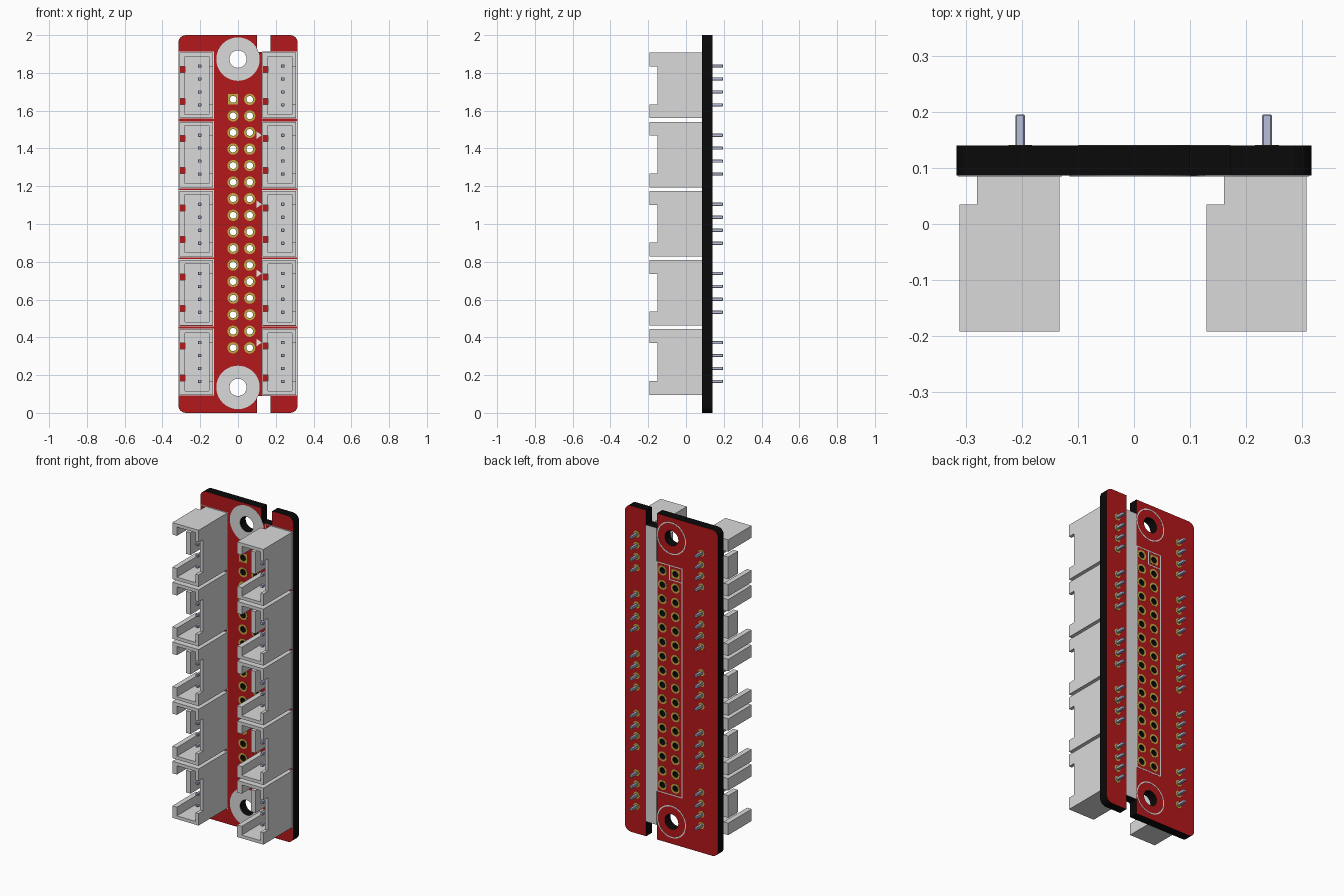
import bpy, bmesh, math
from mathutils import Vector

cube = bpy.data.objects.get("Cube")
if cube:
    bpy.data.objects.remove(cube, do_unlink=True)


def material(name, rgb):
    m = bpy.data.materials.new(name)
    m.use_nodes = True
    m.diffuse_color = (*rgb, 1)
    bsdf = next(n for n in m.node_tree.nodes if n.type == 'BSDF_PRINCIPLED')
    bsdf.inputs["Base Color"].default_value = (*rgb, 1)
    bsdf.inputs["Roughness"].default_value = 0.6
    return m


RED = material("board red", (0.46, 0.009, 0.011))
BLACK = material("board edge black", (0.003, 0.003, 0.003))
GREY = material("housing grey", (0.70, 0.70, 0.70))
TIN = material("bare pad grey", (0.70, 0.70, 0.70))
GOLD = material("pad gold", (0.56, 0.41, 0.06))
STEEL = material("pin steel", (0.48, 0.52, 0.70))
WHITE = material("print white", (0.90, 0.90, 0.90))

FRONT, BACK = 0.086, 0.14      # board faces in y
SKIN = 0.001                   # thickness of pads and print


# ---- outline helpers, in the x-z plane
def circle(x, z, r, n=20):
    return [(x + r * math.cos(2 * math.pi * i / n), z + r * math.sin(2 * math.pi * i / n))
            for i in range(n)]


def rect(x0, x1, z0, z1):
    return [(x0, z0), (x1, z0), (x1, z1), (x0, z1)]


def frame(x0, x1, z0, z1, line):
    return [rect(x0, x1, z0, z1), rect(x0 + line, x1 - line, z0 + line, z1 - line)]


def corner(x, z, r, start):
    return [(x + r * math.cos(math.radians(start + 15 * i)),
             z + r * math.sin(math.radians(start + 15 * i))) for i in range(7)]


def plate(name, outlines, y0, y1, mats):
    """Flat plate from closed outlines; nested outlines become holes."""
    cu = bpy.data.curves.new(name, 'CURVE')
    cu.dimensions, cu.fill_mode, cu.extrude = '2D', 'BOTH', (y1 - y0) / 2
    for pts in outlines:
        s = cu.splines.new('POLY')
        s.points.add(len(pts) - 1)
        for p, (x, z) in zip(s.points, pts):
            p.co = (x, z, 0, 1)
        s.use_cyclic_u = True
    tmp = bpy.data.objects.new(name + " outline", cu)
    bpy.context.scene.collection.objects.link(tmp)
    dg = bpy.context.evaluated_depsgraph_get()
    me = bpy.data.meshes.new_from_object(tmp.evaluated_get(dg))
    bpy.data.objects.remove(tmp, do_unlink=True)
    bpy.data.curves.remove(cu)
    me.name = name
    me.materials.clear()
    for m in mats:
        me.materials.append(m)
    bm = bmesh.new()
    bm.from_mesh(me)
    for v in bm.verts:
        v.co = Vector((v.co.x, (y0 + y1) / 2 - v.co.z, v.co.y))
    bmesh.ops.remove_doubles(bm, verts=bm.verts, dist=1e-5)
    bmesh.ops.recalc_face_normals(bm, faces=bm.faces)
    bm.normal_update()
    # first material on the flat faces, last one on the rims
    for f in bm.faces:
        f.smooth = False
        f.material_index = 0 if abs(f.normal.y) > 0.5 else len(mats) - 1
    bm.to_mesh(me)
    bm.free()
    ob = bpy.data.objects.new(name, me)
    bpy.context.scene.collection.objects.link(ob)


def on_front(name, outlines, mat):
    plate(name, outlines, FRONT - SKIN, FRONT, [mat])


def on_back(name, outlines, mat):
    plate(name, outlines, BACK, BACK + SKIN, [mat])


def boxes_mesh(name, boxes, mat, bevel=0):
    bm = bmesh.new()
    for x0, x1, y0, y1, z0, z1 in boxes:
        vs = bmesh.ops.create_cube(bm, size=1)["verts"]
        for v in vs:
            v.co = Vector((x0 if v.co.x < 0 else x1, y0 if v.co.y < 0 else y1,
                           z0 if v.co.z < 0 else z1))
    if bevel:
        bmesh.ops.bevel(bm, geom=bm.edges[:], offset=bevel, segments=1, affect='EDGES')
    me = bpy.data.meshes.new(name)
    bm.to_mesh(me)
    bm.free()
    me.materials.append(mat)
    return me


# ---- layout
W, R = 0.316, 0.04
SLOT = (0.10, 0.172, 0.09)                       # notch x0, x1, depth
MOUNTS = [(0, 1.873), (0, 0.135)]
HEADER = [(x, 1.66 - 0.0877 * i) for i in range(16) for x in (-0.026, 0.062)]
PITCH, TOP_Z, SHIFT = 0.366, 1.7335, 0.44        # connector grid
PINS = [(i - 1.5) * 0.0686 for i in range(4)]
PIN_X = -0.203
X0, X1, XF = -0.311, -0.133, -0.28               # housing outer walls, foot
H = 0.1735                                       # housing half height

# ---- board with notches, mounting holes and header holes
s0, s1, sd = SLOT
outline = (corner(W - R, 2 - R, R, 0) + [(s1, 2), (s1, 2 - sd), (s0, 2 - sd), (s0, 2)]
           + corner(-W + R, 2 - R, R, 90) + corner(-W + R, R, R, 180)
           + [(s0, 0), (s0, sd), (s1, sd), (s1, 0)] + corner(W - R, R, R, 270))
plate("board", [outline] + [circle(x, z, 0.046, 32) for x, z in MOUNTS]
      + [circle(x, z, 0.018) for x, z in HEADER], FRONT, BACK, [RED, BLACK])

# ---- mounting pads and header pads
on_front("mounting_pads", [circle(x, z, r, 40) for x, z in MOUNTS for r in (0.115, 0.046)], TIN)
px, pz = HEADER[0]
pads = [rect(px - 0.027, px + 0.027, pz - 0.027, pz + 0.027)]
pads += [circle(x, z, 0.03) for x, z in HEADER[1:]] + [circle(x, z, 0.018) for x, z in HEADER]
on_front("header_pads_front", pads, GOLD)
on_back("header_pads_back", pads, GOLD)

# ---- solder pads of the connector pins
solder = [circle(PIN_X + dx, TOP_Z - PITCH * k + p, 0.021, 12)
          for dx in (0, SHIFT) for k in range(5) for p in PINS]
on_back("connector_pads_back", solder, GOLD)

# ---- bare strip and printed lines
on_back("back_strip", [rect(s0, s1, sd, 2 - sd)], TIN)
on_back("header_frame", frame(-0.075, 0.1, 0.297, 1.707, 0.006), WHITE)
on_back("first_pin_frame", frame(-0.075, 0.017, 1.615, 1.707, 0.006), WHITE)
on_back("mounting_circles", [circle(x, z, r, 40) for x, z in MOUNTS for r in (0.099, 0.092)], WHITE)
marks, borders = [], []
for k in range(5):
    z = TOP_Z - PITCH * k
    zp = z + PINS[3]
    marks.append([(0.098, zp - 0.02), (0.126, zp), (0.098, zp + 0.02)])
    for dx in (0, SHIFT):
        borders += frame(X0 + dx - 0.003, X1 + dx + 0.005, z - H - 0.005, z + H + 0.005, 0.004)
on_front("pin_marks", marks[1:], WHITE)
on_front("connector_borders", borders, WHITE)

# ---- connector housing: opens to the front, slotted wall on the -x side
Y0, YN, YF = -0.192, -0.15, 0.035                # rim, notch, floor
HN, HS, T = 0.1, 0.068, 0.02                     # half notch, half panel, wall
housing = [(XF, X1, YF, FRONT, -H, H),           # floor
           (X1 - T, X1, YN, FRONT, -H, H),       # +x wall
           (X0, XF, -0.06, YF, -HS, HS)]         # panel between slots
for s in (-1, 1):
    span = lambda a, b: (min(s * a, s * b), max(s * a, s * b))
    housing += [(X0, X1, Y0, YF, *span(H - T, H)),        # end wall
                (X0, XF, Y0, YF, *span(HN, H)),           # slotted wall return
                (X1 - T, X1, Y0, YN, *span(HN, H))]       # rim corner
housing_mesh = boxes_mesh("connector_housing", housing, GREY)
w = 0.0085
pin_mesh = boxes_mesh("connector_pins",
                      [(PIN_X - w, PIN_X + w, -0.11, 0.195, p - w, p + w) for p in PINS],
                      STEEL, 0.002)

for side, dx in (("right", 0), ("left", SHIFT)):
    for k in range(5):
        for part, me in (("housing", housing_mesh), ("pins", pin_mesh)):
            ob = bpy.data.objects.new(f"{side}_connector_{part}_{k + 1}", me)
            ob.location = (dx, 0, TOP_Z - PITCH * k)
            bpy.context.scene.collection.objects.link(ob)
